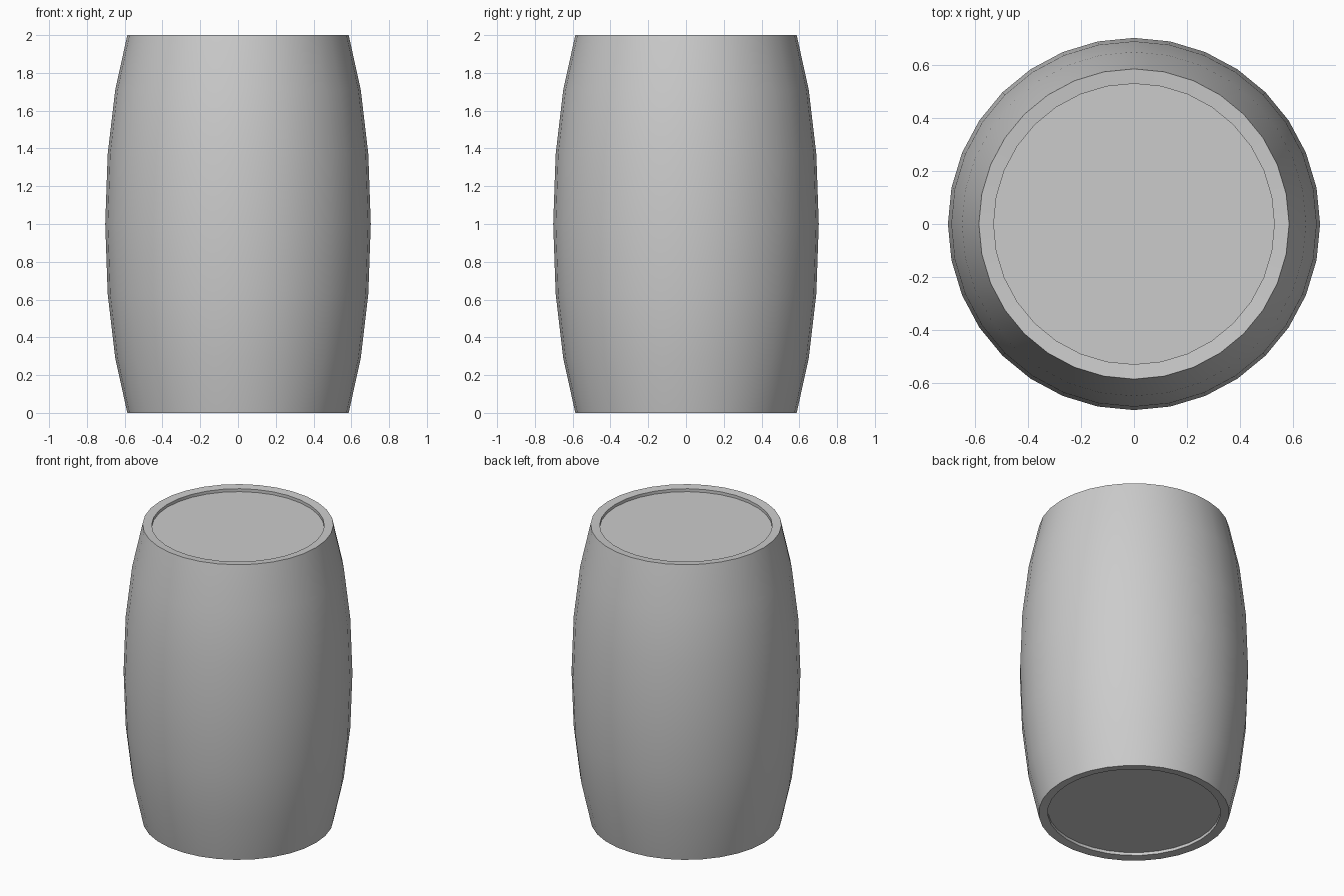
import bpy, bmesh, math

if "Cube" in bpy.data.objects:
    bpy.data.objects.remove(bpy.data.objects["Cube"])

SIDES = 32
# closed barrel profile (radius, height): recessed base, bulging wall, recessed lid
wall = [(0.586, 0.0), (0.65, 0.29), (0.69, 0.63), (0.703, 1.0)]
wall += [(r, 2 - z) for r, z in reversed(wall[:-1])]
profile = [(0.53, 0.025), (0.53, 0.005)] + wall + [(0.53, 1.995), (0.53, 1.975)]

bm = bmesh.new()
rings = [[bm.verts.new((r * math.cos(2 * math.pi * i / SIDES),
                        r * math.sin(2 * math.pi * i / SIDES), z))
          for i in range(SIDES)] for r, z in profile]
for a, b in zip(rings, rings[1:]):
    for i in range(SIDES):
        j = (i + 1) % SIDES
        bm.faces.new((a[i], a[j], b[j], b[i]))
# lid and base panels
bm.faces.new(rings[-1])
bm.faces.new(rings[0][::-1])

mesh = bpy.data.meshes.new("barrel")
bm.to_mesh(mesh)
bm.free()
barrel = bpy.data.objects.new("barrel", mesh)
bpy.context.collection.objects.link(barrel)
bpy.context.view_layer.objects.active = barrel
barrel.select_set(True)
bpy.ops.object.shade_smooth_by_angle(angle=math.radians(30))
